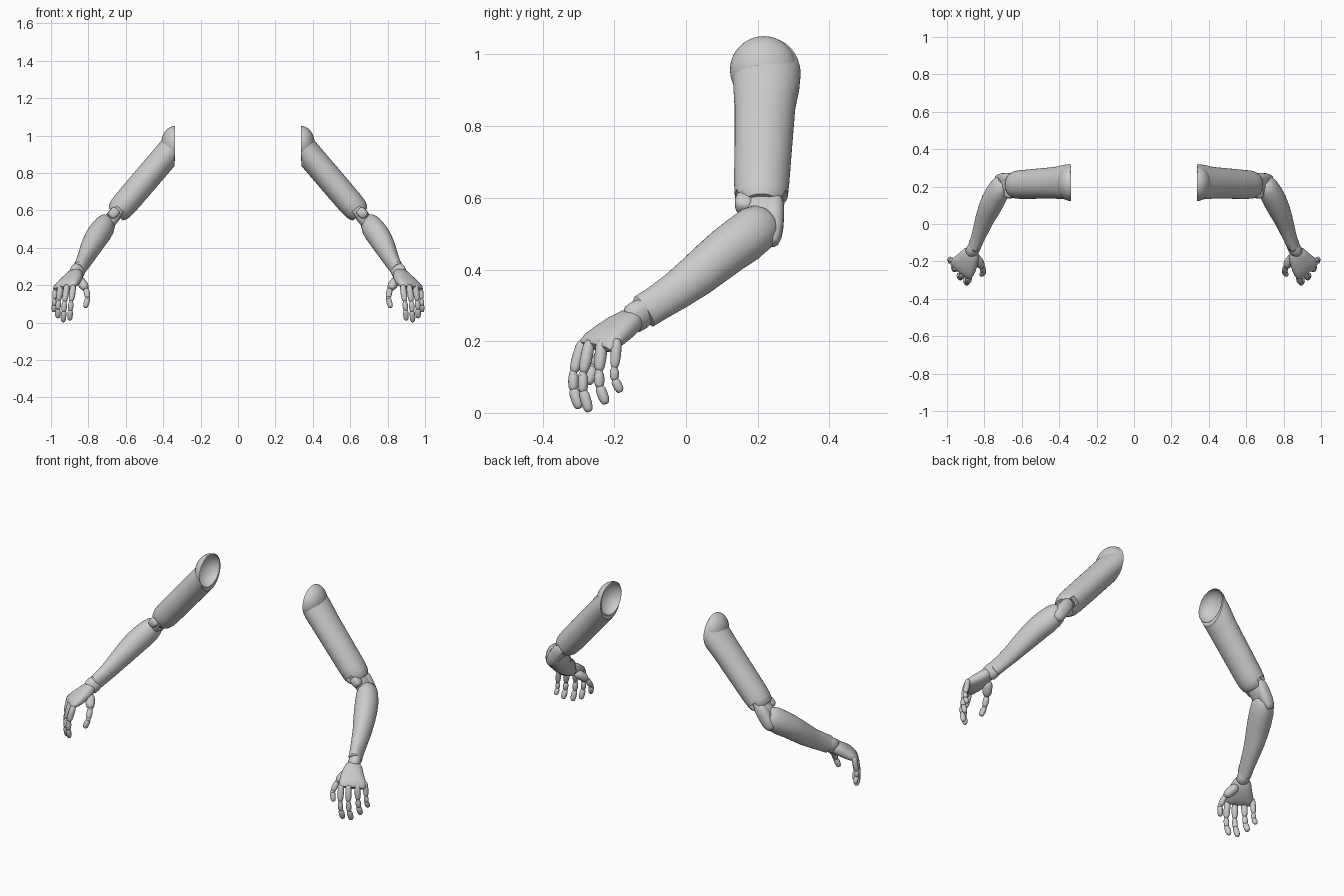
import bpy, bmesh, math
from mathutils import Vector as V

if "Cube" in bpy.data.objects:
    bpy.data.objects.remove(bpy.data.objects["Cube"])

grey = bpy.data.materials.new("light_grey")
grey.use_nodes = True
grey.diffuse_color = (0.6, 0.6, 0.6, 1)
grey.node_tree.nodes["Principled BSDF"].inputs["Base Color"].default_value = (0.6, 0.6, 0.6, 1)


def make(name, bm):
    bmesh.ops.recalc_face_normals(bm, faces=bm.faces)
    me = bpy.data.meshes.new(name)
    bm.to_mesh(me)
    bm.free()
    me.materials.append(grey)
    ob = bpy.data.objects.new(name, me)
    bpy.context.collection.objects.link(ob)
    return ob


def activate(ob):
    bpy.ops.object.select_all(action='DESELECT')
    ob.select_set(True)
    bpy.context.view_layer.objects.active = ob


def finish(ob, angle=40):
    # smooth with sharp seams, then mirror to the other arm
    activate(ob)
    bpy.ops.object.shade_smooth_by_angle(angle=math.radians(angle))
    ob.modifiers.new("Mirror", 'MIRROR')


def loft_mesh(stations, axis, n=24, power=1.0):
    """Skin elliptical sections (centre, half size along axis, half size across)."""
    bm = bmesh.new()
    pts = [V(s[0]) for s in stations]
    rings = []
    for i, (c, a, b) in enumerate(stations):
        t = (pts[min(i + 1, len(pts) - 1)] - pts[max(i - 1, 0)]).normalized()
        u = V(axis)
        u = (u - t * u.dot(t)).normalized()
        w = t.cross(u)
        ring = []
        for k in range(n):
            ang = math.tau * (k + 0.5) / n
            cs, sn = math.cos(ang), math.sin(ang)
            x = math.copysign(abs(cs) ** power, cs)
            y = math.copysign(abs(sn) ** power, sn)
            ring.append(bm.verts.new(pts[i] + u * a * x + w * b * y))
        rings.append(ring)
    for r, s in zip(rings, rings[1:]):
        for k in range(n):
            bm.faces.new((r[k], r[(k + 1) % n], s[(k + 1) % n], s[k]))
    bm.faces.new(rings[0])
    bm.faces.new(rings[-1])
    bmesh.ops.recalc_face_normals(bm, faces=bm.faces)
    return bm


def loft(name, stations, axis, n=24, power=1.0, angle=40):
    finish(make(name, loft_mesh(stations, axis, n, power)), angle)


def ellipsoid(centre, radii, open_side=False):
    bm = bmesh.new()
    bmesh.ops.create_uvsphere(bm, u_segments=48, v_segments=32, radius=1)
    if open_side:
        bmesh.ops.bisect_plane(bm, geom=bm.verts[:] + bm.edges[:] + bm.faces[:],
                               plane_co=(0, 0, 0), plane_no=(1, 0, 0), clear_inner=True)
    bmesh.ops.scale(bm, vec=radii, verts=bm.verts)
    bmesh.ops.translate(bm, vec=centre, verts=bm.verts)
    return bm


def pod(name, p, q, a, b, axis, power=1.0):
    """Rounded segment between two points."""
    p, q = V(p), V(q)
    shape = [(0, .5), (.06, .75), (.17, .94), (.4, 1), (.65, .97), (.84, .85), (.95, .65), (1, .4)]
    loft(name, [(p.lerp(q, t), a * s, b * s) for t, s in shape], axis, 16, power, 60)


def cut(ob, cutter):
    mod = ob.modifiers.new("Cut", 'BOOLEAN')
    mod.operation = 'DIFFERENCE'
    mod.solver = 'EXACT'
    mod.object = cutter
    activate(ob)
    bpy.ops.object.modifier_apply(modifier=mod.name)
    bpy.data.objects.remove(cutter)


# shoulder bowl, open towards the body
shoulder = V((.338, .217, .957))
finish(make("shoulder_bowl", ellipsoid(shoulder, (.072, .094, .094), True)))

# upper arm sleeve, trimmed at the shoulder and slotted for the elbow hinge
along, across = V((.65, 0, -.76)), V((.76, 0, .65))
start = V((.34, 0, .945))
sleeve = [(-.08, .226, .066, .092), (0, .225, .070, .095), (.05, .224, .071, .092),
          (.12, .220, .071, .085), (.25, .216, .071, .081), (.4, .211, .070, .077),
          (.445, .210, .067, .074), (.468, .210, .06, .066), (.482, .210, .05, .054)]
bm = loft_mesh([(start + along * t + V((0, y, 0)), a, b) for t, y, a, b in sleeve], across, 40)
bmesh.ops.bisect_plane(bm, geom=bm.verts[:] + bm.edges[:] + bm.faces[:],
                       plane_co=(.339, 0, 0), plane_no=(1, 0, 0), clear_inner=True)
bmesh.ops.holes_fill(bm, edges=bm.edges, sides=0)
arm = make("upper_arm", bm)
cut(arm, make("bowl_cutter", ellipsoid(shoulder, (.0715, .0935, .0935))))
slot = [(start + along * t + V((0, .21, 0)), .036, .18) for t in (.445, .52)]
cut(arm, make("slot_cutter", loft_mesh(slot, across, 4, 1.0)))
finish(arm, 35)

# elbow: hinge core, crook block and rounded back cap
pod("elbow_hinge", (.622, .21, .625), (.715, .215, .50), .036, .052, across, .7)
pod("elbow_crook_block", (.645, .165, .605), (.685, .16, .565), .026, .026, across, .6)
pod("elbow_cap", (.645, .245, .605), (.73, .238, .47), .036, .032, across, .8)

# forearm tapering to the wrist
loft("forearm", [((.695, .232, .538), .04, .035), ((.702, .220, .530), .058, .048),
                 ((.715, .195, .513), .067, .057), ((.735, .160, .485), .069, .062),
                 ((.757, .118, .455), .067, .062), ((.777, .075, .420), .064, .058),
                 ((.797, .030, .383), .060, .051), ((.817, -.025, .342), .054, .043),
                 ((.836, -.077, .308), .050, .036), ((.852, -.117, .283), .049, .034),
                 ((.854, -.121, .280), .042, .028)],
     (0, -.59, .81), 32)

# wrist collar
loft("wrist_collar", [((.847, -.105, .29), .038, .03), ((.857, -.128, .275), .044, .034),
                      ((.866, -.148, .262), .043, .034), ((.870, -.156, .256), .034, .027)],
     (.3, 0, 1))

# palm, flattening towards the knuckles
palm_axis = (.67, .74, 0)
loft("palm", [((.864, -.143, .265), .034, .026), ((.870, -.155, .257), .046, .032),
              ((.884, -.185, .237), .058, .034), ((.902, -.213, .217), .068, .032),
              ((.918, -.235, .202), .073, .027), ((.928, -.248, .190), .072, .020),
              ((.932, -.254, .184), .064, .012)],
     palm_axis, 28, .85, 50)

# fingers: knuckle, middle joint and tip of each
fingers = {
    "index": ((.880, -.288, .200), (.893, -.315, .108), (.900, -.298, .012)),
    "middle": ((.914, -.268, .202), (.928, -.288, .106), (.935, -.270, .003)),
    "ring": ((.947, -.234, .203), (.960, -.243, .111), (.964, -.223, .025)),
    "pinky": ((.970, -.192, .206), (.983, -.200, .120), (.984, -.182, .058)),
}
for name, (k, m, t) in fingers.items():
    k, m, t = V(k), V(m), V(t)
    r = .0135 if name == "pinky" else .0155
    bend = m.lerp(t, .48) + V((0, -.008, 0))
    pod(name + "_base", k, m.lerp(k, .05), r * 1.1, r * 1.1, palm_axis)
    pod(name + "_middle", m.lerp(k, .04), bend, r * .93, r * .95, palm_axis)
    pod(name + "_tip", bend.lerp(m, .12), t, r, r * .95, palm_axis)
    finish(make(name + "_joint", ellipsoid(m, (r * .75,) * 3)))

# thumb
thumb = [V(p) for p in ((.850, -.175, .232), (.812, -.228, .180), (.803, -.258, .130), (.817, -.272, .080))]
for part, p, q, r in zip(("base", "middle", "tip"), thumb, thumb[1:], (.026, .0165, .0155)):
    pod("thumb_" + part, p, q, r, r * .95, (.7, -.6, 0))
for i, p in enumerate(thumb[1:3]):
    finish(make("thumb_joint_%d" % i, ellipsoid(p, (.0125,) * 3)))
